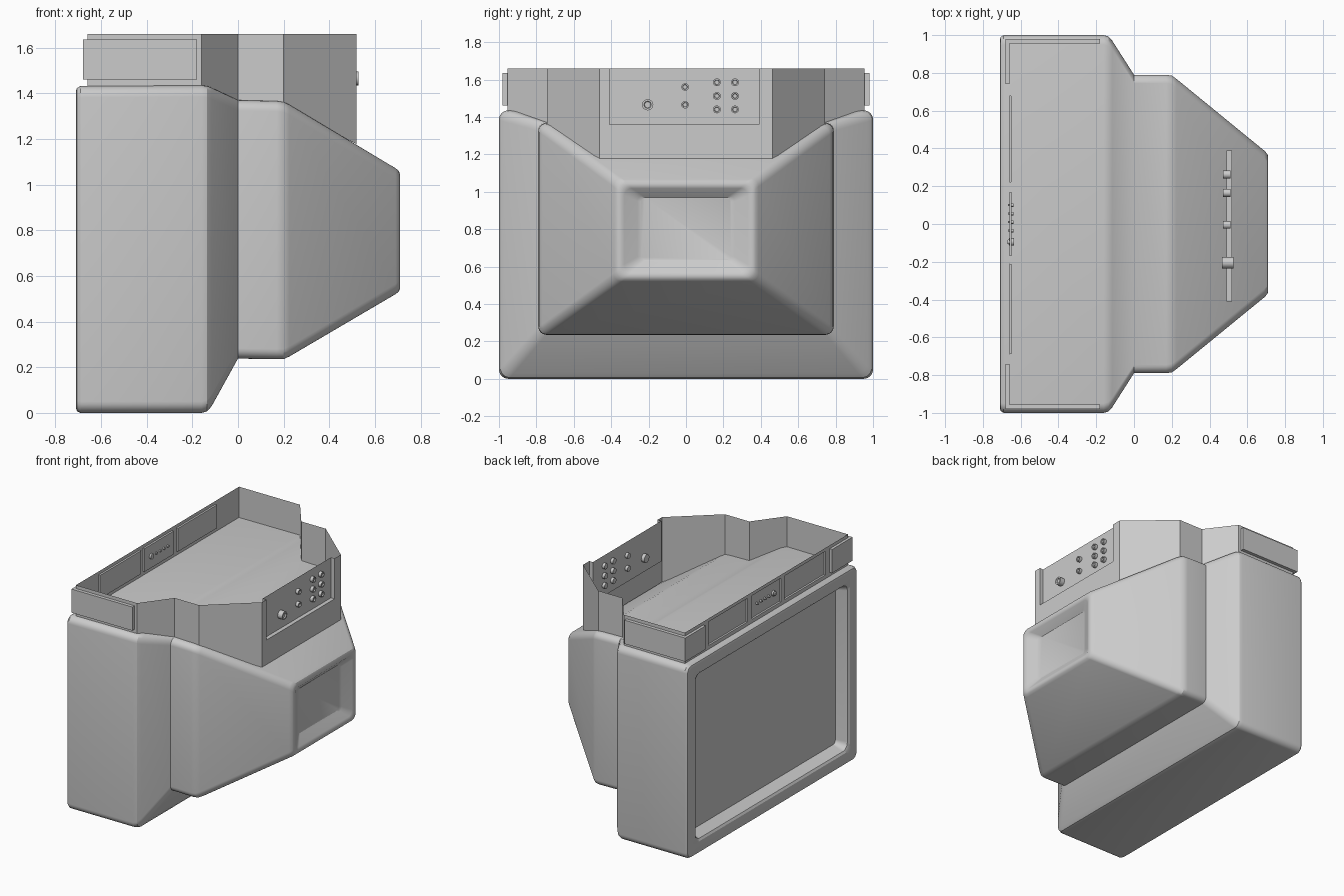
import bpy, bmesh, math

if "Cube" in bpy.data.objects:
    bpy.data.objects.remove(bpy.data.objects["Cube"])

grey = bpy.data.materials.new("plain grey")
grey.diffuse_color = (0.6, 0.6, 0.6, 1)
grey.use_nodes = True
grey.node_tree.nodes["Principled BSDF"].inputs["Base Color"].default_value = grey.diffuse_color


def finish(name, bm, smooth=None):
    me = bpy.data.meshes.new(name)
    bm.to_mesh(me)
    bm.free()
    ob = bpy.data.objects.new(name, me)
    bpy.context.collection.objects.link(ob)
    me.materials.append(grey)
    if smooth:
        bpy.ops.object.select_all(action='DESELECT')
        ob.select_set(True)
        bpy.context.view_layer.objects.active = ob
        bpy.ops.object.shade_smooth_by_angle(angle=math.radians(smooth))
    return ob


def ring(bm, x, hy, z0, z1, r, seg=6):
    """Rounded rectangle across the depth axis."""
    corners = [(hy - r, z1 - r), (-hy + r, z1 - r), (-hy + r, z0 + r), (hy - r, z0 + r)]
    verts = []
    for i, (cy, cz) in enumerate(corners):
        for k in range(seg + 1):
            a = math.pi / 2 * (i + k / seg)
            verts.append(bm.verts.new((x, cy + r * math.cos(a), cz + r * math.sin(a))))
    return verts


def sheet(name, path, z_low, z_top):
    """Thin upright wall that follows a plan path."""
    bm = bmesh.new()
    lo = [bm.verts.new((x, y, z)) for (x, y), z in zip(path, z_low)]
    hi = [bm.verts.new((x, y, z_top)) for x, y in path]
    for i in range(len(path) - 1):
        bm.faces.new((lo[i], lo[i + 1], hi[i + 1], hi[i]))
    return finish(name, bm)


def knob(name, x0, x1, y, z, r):
    """Round control lying along the depth axis, with a dished end."""
    bm = bmesh.new()
    rings = [(x0, r), (x1, r), (x1, r * 0.65), (x1 - 0.008, r * 0.55)]
    loops = [[bm.verts.new((x, y + q * math.cos(math.tau * k / 16), z + q * math.sin(math.tau * k / 16)))
              for k in range(16)] for x, q in rings]
    for a, b in zip(loops, loops[1:]):
        for k in range(16):
            bm.faces.new((a[k], a[(k + 1) % 16], b[(k + 1) % 16], b[k]))
    bm.faces.new(loops[0])
    bm.faces.new(loops[-1])
    bmesh.ops.recalc_face_normals(bm, faces=bm.faces)
    finish(name, bm, 30)


# Cabinet: screen, bezel, front box, flare, rear housing and rear recess
sections = [
    (-0.62, 0.865, 0.135, 1.305, 0.03),
    (-0.685, 0.885, 0.11, 1.325, 0.05),
    (-0.70, 0.89, 0.105, 1.33, 0.05),
    (-0.71, 0.905, 0.09, 1.345, 0.05),
    (-0.71, 0.975, 0.022, 1.41, 0.04),
    (-0.706, 0.99, 0.008, 1.423, 0.045),
    (-0.69, 1.0, 0.0, 1.432, 0.05),
    (-0.16, 1.0, 0.0, 1.435, 0.05),
    (-0.135, 0.992, 0.007, 1.432, 0.05),
    (-0.115, 0.97, 0.03, 1.424, 0.05),
    (0.0, 0.79, 0.238, 1.37, 0.045),
    (0.17, 0.79, 0.235, 1.366, 0.045),
    (0.20, 0.785, 0.236, 1.362, 0.045),
    (0.225, 0.768, 0.247, 1.35, 0.045),
    (0.69, 0.388, 0.52, 1.072, 0.045),
    (0.705, 0.372, 0.532, 1.06, 0.045),
    (0.71, 0.36, 0.545, 1.045, 0.045),
    (0.71, 0.345, 0.56, 1.03, 0.045),
    (0.703, 0.33, 0.572, 1.018, 0.04),
    (0.668, 0.26, 0.622, 0.978, 0.03),
    (0.66, 0.24, 0.635, 0.968, 0.02),
]
bm = bmesh.new()
loops = [ring(bm, *s) for s in sections]
n = len(loops[0])
for a, b in zip(loops, loops[1:]):
    for k in range(n):
        bm.faces.new((a[k], a[(k + 1) % n], b[(k + 1) % n], b[k]))
bm.faces.new(loops[0])
bm.faces.new(loops[-1])
bmesh.ops.recalc_face_normals(bm, faces=bm.faces)
finish("cabinet", bm, 28)

# Base skirt side walls, following the cabinet outline
TOP = 1.66
for side, label in ((-1, "right"), (1, "left")):
    plan = [(-0.66, 0.955), (-0.16, 0.955), (0.0, 0.742), (0.2, 0.742), (0.52, 0.462)]
    sheet(label + "_skirt_wall", [(x, side * y) for x, y in plan],
          [1.40, 1.40, 1.34, 1.33, 1.178], TOP)
    # Raised plate wrapped around the front corner
    plate = sheet(label + "_corner_plate",
                  [(x, side * y) for x, y in ((-0.18, 0.955), (-0.18, 0.98), (-0.68, 0.98),
                                              (-0.68, 0.74), (-0.66, 0.74))],
                  [1.46] * 5, 1.635)
    for z in (1.46, 1.635):
        bm = bmesh.new()
        pts = [(-0.18, 0.955), (-0.18, 0.98), (-0.68, 0.98), (-0.68, 0.74), (-0.66, 0.74), (-0.66, 0.955)]
        bm.faces.new([bm.verts.new((x, side * y, z)) for x, y in pts])
        bmesh.ops.triangulate(bm, faces=bm.faces)
        finish(label + "_corner_plate_rim", bm)

# Front skirt wall with three recessed doors
bm = bmesh.new()
ys = [-0.955, -0.69, -0.21, -0.17, 0.17, 0.22, 0.68, 0.955]
zs = [1.40, 1.46, 1.635, TOP]
grid = [[bm.verts.new((-0.66, y, z)) for z in zs] for y in ys]
doors = []
for i in range(len(ys) - 1):
    for j in range(3):
        f = bm.faces.new((grid[i][j], grid[i][j + 1], grid[i + 1][j + 1], grid[i + 1][j]))
        if j == 1 and i in (1, 3, 5):
            doors.append(f)
bm.normal_update()
res = bmesh.ops.inset_individual(bm, faces=doors, thickness=0.002, depth=0.0)
for f in doors:
    for v in f.verts:
        v.co.x += 0.012
finish("front_skirt_wall", bm)

# Front buttons
knob("front_dial", -0.635, -0.662, -0.095, 1.55, 0.02)
for i in range(4):
    knob("front_button", -0.638, -0.658, -0.035 + 0.045 * i, 1.55, 0.009)

# Rear skirt wall with a connector bay
sheet("rear_skirt_lower", [(0.52, -0.462), (0.52, 0.462)], [1.178] * 2, 1.36)
sheet("connector_bay", [(0.52, -0.462), (0.52, -0.41), (0.49, -0.41), (0.49, 0.39),
                        (0.52, 0.39), (0.52, 0.462)], [1.36] * 6, TOP)
bm = bmesh.new()
bm.faces.new([bm.verts.new(p) for p in ((0.49, -0.41, 1.36), (0.52, -0.41, 1.36),
                                        (0.52, 0.39, 1.36), (0.49, 0.39, 1.36))])
finish("connector_bay_ledge", bm)

# Rear connectors
knob("aerial_socket", 0.465, 0.527, -0.205, 1.465, 0.03)
for z in (1.465, 1.56):
    knob("small_socket", 0.47, 0.512, -0.005, z, 0.02)
for y in (0.165, 0.262):
    for z in (1.44, 1.512, 1.585):
        knob("signal_socket", 0.47, 0.512, y, z, 0.021)
